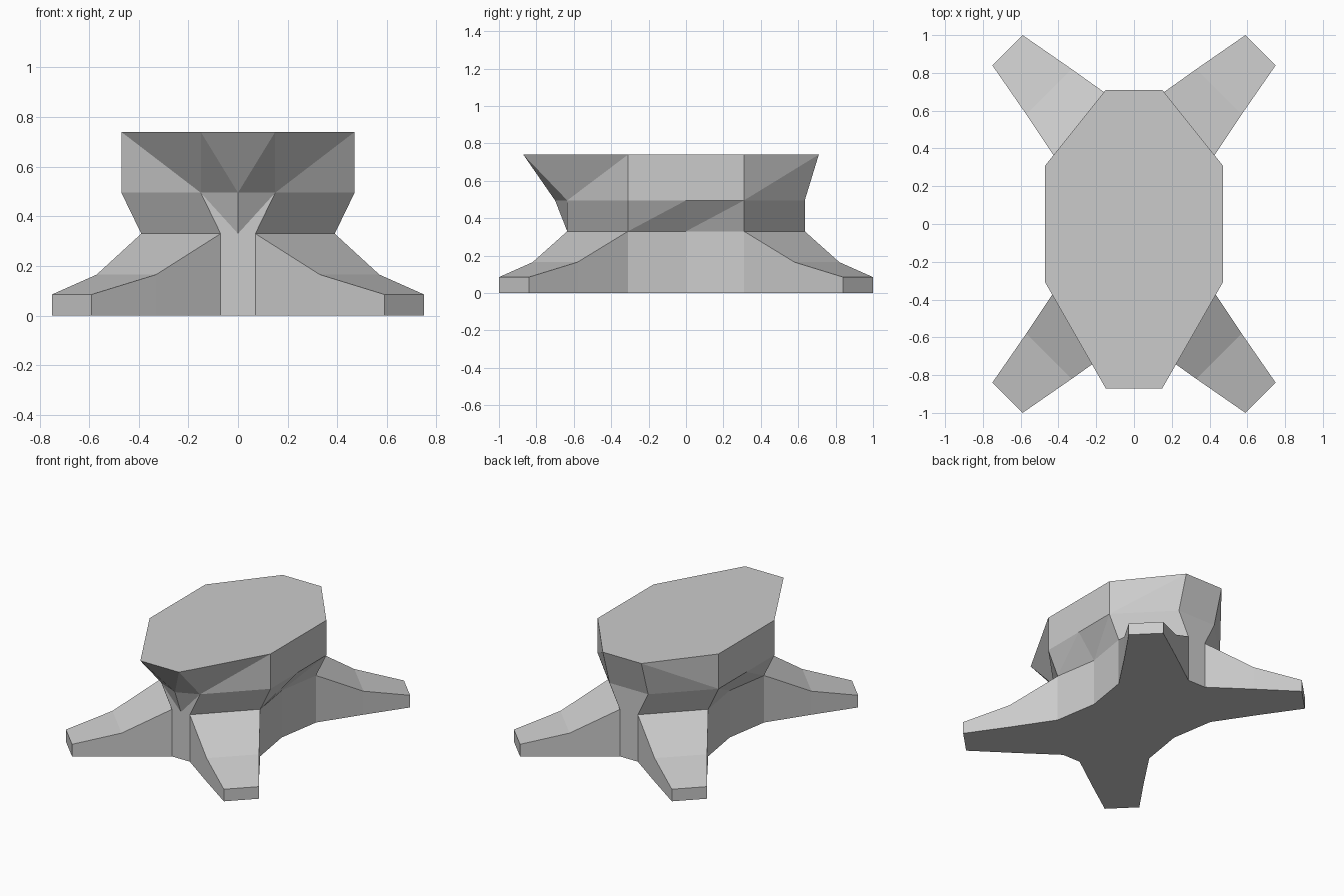
import bpy, bmesh

if "Cube" in bpy.data.objects:
    bpy.data.objects.remove(bpy.data.objects["Cube"])


def make_object(name, bm):
    """Turn a right-hand half into an object mirrored across x = 0."""
    mesh = bpy.data.meshes.new(name)
    bm.to_mesh(mesh)
    bm.free()
    obj = bpy.data.objects.new(name, mesh)
    bpy.context.collection.objects.link(obj)
    mirror = obj.modifiers.new("Mirror", 'MIRROR')
    mirror.use_axis[0] = True
    mirror.merge_threshold = 0.001
    return obj


# Right-half outlines of the column, running from front centre to back centre
waist = [(0, -.635), (.07, -.635), (.39, -.31), (.34, 0), (.39, .31), (.07, .635), (0, .635)]
shoulder = [(0, -.70), (.15, -.635), (.47, -.31), (.47, 0), (.47, .31), (.15, .635), (0, .635)]
rim = [(0, -.87), (.15, -.87), (.47, -.31), (.47, 0), (.47, .31), (.15, .71), (0, .71)]
levels = [(0, waist), (.33, waist), (.495, shoulder), (.74, rim)]

# Column with flared octagonal top
bm = bmesh.new()
rings = [[bm.verts.new((x, y, z)) for x, y in outline] for z, outline in levels]
for level, (low, up) in enumerate(zip(rings, rings[1:])):
    for i in range(len(low) - 1):
        if level == 0 and i in (1, 4):
            continue  # the legs join here
        bm.faces.new((low[i], low[i + 1], up[i + 1]))
        bm.faces.new((low[i], up[i + 1], up[i]))
bm.faces.new(rings[-1])
bm.faces.new(rings[0][::-1])
make_object("pedestal_column", bm)

# Splayed legs: inner edge, outer edge and height of each cross-section
sections = [((.07, .635), (.39, .31), .33),
            ((.33, .82), (.57, .58), .165),
            ((.59, 1.0), (.75, .84), .085)]
for name, side in (("front_legs", -1), ("back_legs", 1)):
    bm = bmesh.new()
    loops = []
    for (ax, ay), (bx, by), h in sections:
        corners = [(ax, ay, h), (bx, by, h), (bx, by, 0), (ax, ay, 0)]
        loops.append([bm.verts.new((x, y * side, z)) for x, y, z in corners])
    for p, q in zip(loops, loops[1:]):
        for i in range(4):
            j = (i + 1) % 4
            bm.faces.new((p[i], p[j], q[j], q[i]))
    bm.faces.new(loops[-1])
    bmesh.ops.recalc_face_normals(bm, faces=bm.faces)
    make_object(name, bm)
